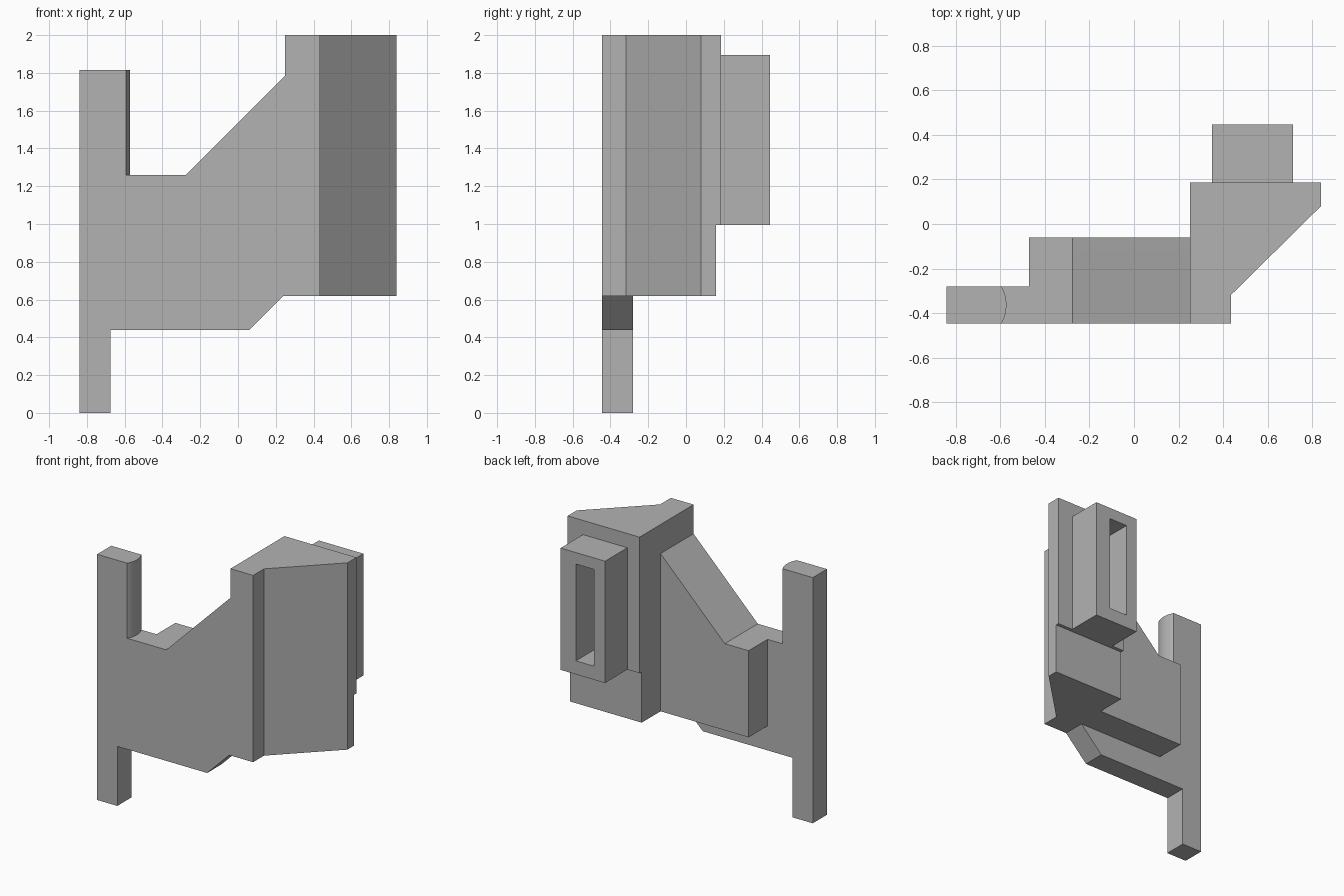
import bpy, bmesh, math
from mathutils import Vector

default = bpy.data.objects.get("Cube")
if default:
    bpy.data.objects.remove(default, do_unlink=True)

grey = bpy.data.materials.new("plain_grey")
grey.use_nodes = True
colour = (0.45, 0.45, 0.45, 1)
grey.diffuse_color = colour
grey.node_tree.nodes["Principled BSDF"].inputs["Base Color"].default_value = colour

FRONT, PLATE_BACK, WEB_BACK, HEAD_BACK, BACK = -0.445, -0.28, -0.06, 0.185, 0.445


def prism(name, outline, axis, start, end):
    """Extrude an outline along y (points are x, z) or z (points are x, y)."""
    bm = bmesh.new()
    place = (lambda a, b: (a, start, b)) if axis == "y" else (lambda a, b: (a, b, start))
    face = bm.faces.new([bm.verts.new(place(a, b)) for a, b in outline])
    moved = bmesh.ops.extrude_face_region(bm, geom=[face])["geom"]
    step = Vector((0, end - start, 0) if axis == "y" else (0, 0, end - start))
    bmesh.ops.translate(bm, vec=step, verts=[v for v in moved if isinstance(v, bmesh.types.BMVert)])
    bmesh.ops.recalc_face_normals(bm, faces=bm.faces)
    mesh = bpy.data.meshes.new(name)
    bm.to_mesh(mesh)
    bm.free()
    mesh.materials.append(grey)
    obj = bpy.data.objects.new(name, mesh)
    bpy.context.collection.objects.link(obj)
    return obj


def box(name, x0, x1, y0, y1, z0, z1):
    return prism(name, [(x0, z0), (x1, z0), (x1, z1), (x0, z1)], "y", y0, y1)


def combine(target, other, operation):
    """Apply a boolean and remove the operand."""
    mod = target.modifiers.new(operation.lower(), "BOOLEAN")
    mod.object, mod.operation, mod.solver = other, operation, "EXACT"
    bpy.context.view_layer.objects.active = target
    bpy.ops.object.modifier_apply(modifier=mod.name)
    bpy.data.objects.remove(other, do_unlink=True)


# Front plate with its lower leg
body = prism("bracket_body", [
    (-0.84, 0), (-0.675, 0), (-0.675, 0.44), (0.06, 0.44), (0.24, 0.62), (0.25, 0.62),
    (0.25, 1.785), (-0.275, 1.26), (-0.84, 1.26)], "y", FRONT, PLATE_BACK)

# Upright post with a bowed inner side
mid, half, bow = (FRONT + PLATE_BACK) / 2, (PLATE_BACK - FRONT) / 2, 0.022
radius = (half ** 2 + bow ** 2) / (2 * bow)
sweep = math.asin(half / radius)
arc = [(-0.572 - radius + radius * math.cos(t), mid + radius * math.sin(t))
       for t in (sweep * (i / 6 - 1) for i in range(13))]
post = prism("post", [(-0.84, FRONT)] + arc + [(-0.84, PLATE_BACK)], "z", 1.26, 1.815)

# Thick web behind the plate
web = prism("web", [(-0.47, 0.62), (0.25, 0.62), (0.25, 1.785), (-0.275, 1.26), (-0.47, 1.26)],
            "y", PLATE_BACK, WEB_BACK)


# Head block with a slanted corner, slightly thinner at the bottom
def head(name, back, z0, z1):
    return prism(name, [(0.25, FRONT), (0.435, FRONT), (0.435, -0.318), (0.838, 0.08),
                        (0.838, back), (0.25, back)], "z", z0, z1)


for part in (post, web, head("lower_head", 0.16, 0.62, 0.995),
             head("upper_head", HEAD_BACK, 0.995, 2)):
    combine(body, part, "UNION")

# Slotted socket on the back
socket = box("slotted_socket", 0.35, 0.713, HEAD_BACK, BACK, 0.995, 1.895)
slot = box("slot_cutter", 0.44, 0.588, 0.1, 0.5, 1.095, 1.81)
slot.hide_render = True
combine(socket, slot, "DIFFERENCE")

# Smooth the bowed side, keep all corners crisp
for obj in (body, socket):
    bpy.ops.object.select_all(action="DESELECT")
    obj.select_set(True)
    bpy.context.view_layer.objects.active = obj
    bpy.ops.object.shade_smooth_by_angle(angle=math.radians(20))
